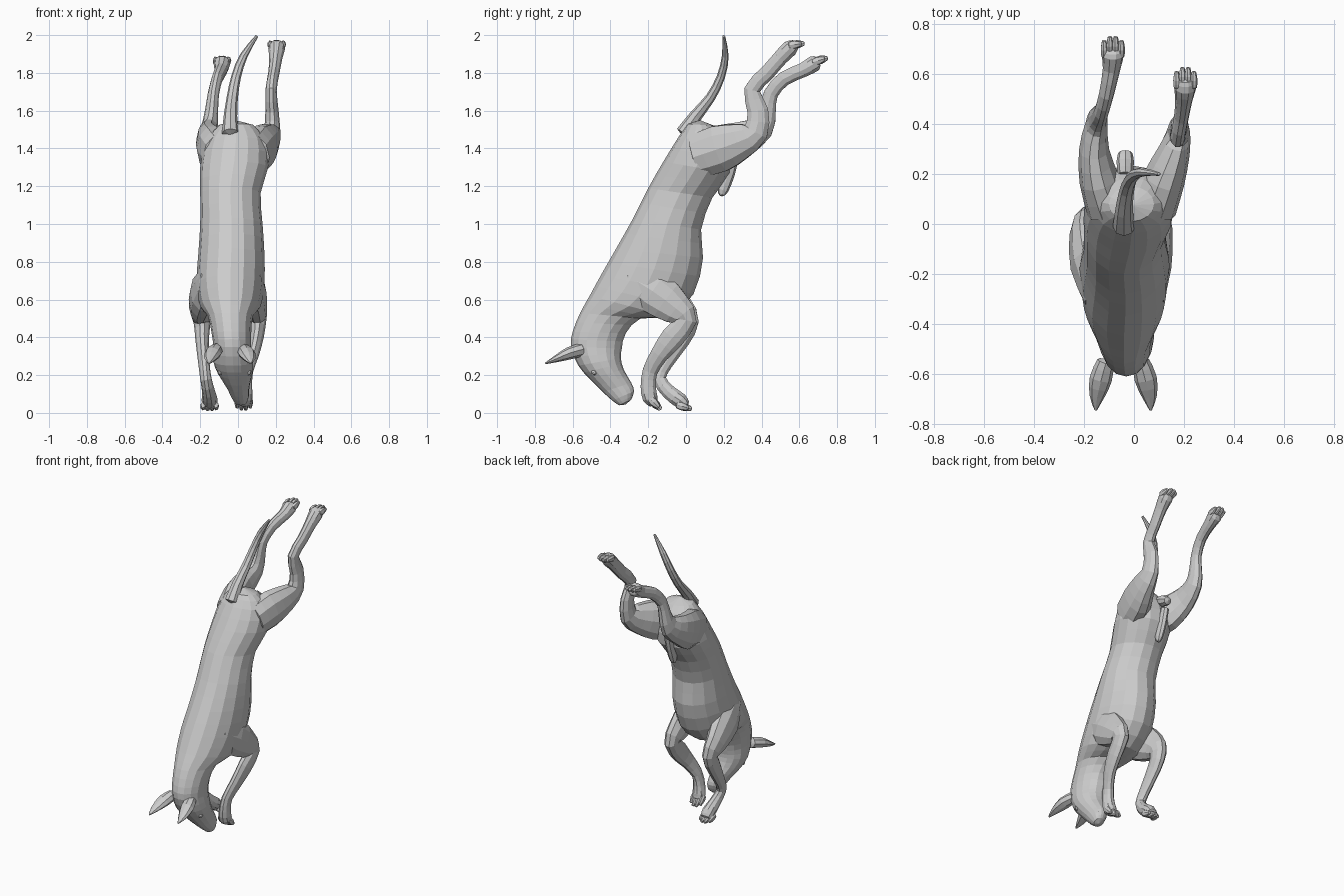
import bpy, bmesh, math
from mathutils import Vector


def smooth_rows(rows, steps=2):
    """Catmull-Rom resampling of equal-length number rows."""
    out = []
    for i in range(len(rows) - 1):
        a, b, c, d = rows[max(i - 1, 0)], rows[i], rows[i + 1], rows[min(i + 2, len(rows) - 1)]
        for k in range(steps):
            t = k / steps
            out.append([0.5 * (2 * q + (r - p) * t + (2 * p - 5 * q + 4 * r - s) * t * t
                               + (3 * q - p - 3 * r + s) * t ** 3)
                        for p, q, r, s in zip(a, b, c, d)])
    out.append(list(rows[-1]))
    return out


def skin(name, rings, sides):
    """Skin a list of (centre, axis_a, axis_b) ellipses into a closed mesh."""
    bm = bmesh.new()
    loops = []
    for c, a, b in rings:
        loops.append([bm.verts.new(c + a * math.cos(2 * math.pi * i / sides)
                                   + b * math.sin(2 * math.pi * i / sides)) for i in range(sides)])
    for l0, l1 in zip(loops, loops[1:]):
        for i in range(sides):
            j = (i + 1) % sides
            bm.faces.new((l0[i], l0[j], l1[j], l1[i]))
    # rounded end caps
    for loop, ring, nxt in ((loops[0], rings[0], rings[1]), (loops[-1], rings[-1], rings[-2])):
        out = (ring[0] - nxt[0]).normalized()
        tip = bm.verts.new(ring[0] + out * 0.35 * min(ring[1].length, ring[2].length))
        for i in range(sides):
            bm.faces.new((loop[i], loop[(i + 1) % sides], tip))
    bmesh.ops.recalc_face_normals(bm, faces=bm.faces)
    me = bpy.data.meshes.new(name)
    bm.to_mesh(me)
    bm.free()
    ob = bpy.data.objects.new(name, me)
    bpy.context.collection.objects.link(ob)
    return ob


def limb(name, rows, sides=10):
    """Tube along rows of (x, y, z, depth, width)."""
    rows = smooth_rows(rows)
    pts = [Vector(r[:3]) for r in rows]
    rings = []
    for i, r in enumerate(rows):
        t = (pts[min(i + 1, len(pts) - 1)] - pts[max(i - 1, 0)]).normalized()
        side = Vector((1, 0, 0))
        side = (side - t * side.dot(t)).normalized()
        rings.append((pts[i], side * r[4], t.cross(side) * r[3]))
    return skin(name, rings, sides)


def toes(name, centre, direction):
    """Four short toes fanned across the end of a paw."""
    d = Vector((0,) + direction).normalized()
    for i in range(4):
        off = (i - 1.5) * 0.023
        lead = 0.016 if i in (1, 2) else 0.0
        p = Vector(centre) + Vector((off, 0, 0)) + d * lead
        q = p + d * 0.035
        limb(f"{name}_{i + 1}", [(*(p - d * 0.03), 0.018, 0.012), (*p, 0.023, 0.015),
                                 (*q, 0.011, 0.009)], 7)


# Torso, neck and head: back (y, z), belly (y, z), centre x, half width
body = [
    (0.01, 1.53, 0.15, 1.52, -0.01, 0.09),
    (-0.04, 1.46, 0.22, 1.42, -0.01, 0.16),
    (-0.12, 1.33, 0.23, 1.27, -0.02, 0.18),
    (-0.20, 1.19, 0.14, 1.14, -0.04, 0.16),
    (-0.28, 1.03, 0.08, 0.97, -0.035, 0.165),
    (-0.37, 0.87, 0.09, 0.82, -0.035, 0.175),
    (-0.45, 0.73, 0.04, 0.63, -0.04, 0.18),
    (-0.51, 0.62, -0.09, 0.51, -0.04, 0.16),
    (-0.56, 0.53, -0.24, 0.50, -0.04, 0.12),
    (-0.60, 0.43, -0.32, 0.42, -0.035, 0.105),
    (-0.61, 0.35, -0.34, 0.34, -0.03, 0.10),
    (-0.57, 0.25, -0.345, 0.29, -0.025, 0.105),
    (-0.51, 0.18, -0.33, 0.23, -0.015, 0.09),
    (-0.44, 0.11, -0.29, 0.16, 0.0, 0.06),
    (-0.39, 0.065, -0.275, 0.115, 0.01, 0.048),
    (-0.355, 0.04, -0.29, 0.07, 0.015, 0.032),
]
rings = []
for dy, dz, vy, vz, x, w in smooth_rows(body):
    d, v = Vector((x, dy, dz)), Vector((x, vy, vz))
    rings.append(((d + v) / 2, Vector((w, 0, 0)), (d - v) / 2))
skin("body_and_head", rings, 16)

# Front legs, from shoulder to paw
limb("front_leg_right", [
    (0.06, -0.30, 0.72, 0.07, 0.06), (0.085, -0.17, 0.64, 0.12, 0.065),
    (0.10, -0.05, 0.55, 0.09, 0.055), (0.105, 0.0, 0.49, 0.06, 0.045),
    (0.10, -0.07, 0.40, 0.065, 0.036), (0.08, -0.14, 0.31, 0.05, 0.032),
    (0.05, -0.19, 0.22, 0.042, 0.03), (0.04, -0.20, 0.14, 0.042, 0.035),
    (0.035, -0.19, 0.08, 0.042, 0.042), (0.03, -0.17, 0.05, 0.026, 0.036)])
limb("front_leg_left", [
    (-0.14, -0.30, 0.72, 0.07, 0.06), (-0.18, -0.17, 0.64, 0.125, 0.075),
    (-0.20, -0.04, 0.55, 0.09, 0.058), (-0.19, 0.01, 0.48, 0.06, 0.045),
    (-0.19, -0.03, 0.39, 0.055, 0.036), (-0.18, -0.11, 0.26, 0.04, 0.03),
    (-0.17, -0.14, 0.18, 0.036, 0.03), (-0.155, -0.09, 0.11, 0.04, 0.035),
    (-0.15, -0.03, 0.065, 0.042, 0.043), (-0.15, 0.0, 0.04, 0.026, 0.036)])

# Hind legs, from hip to paw
limb("hind_leg_right", [
    (0.08, 0.06, 1.36, 0.12, 0.09), (0.12, 0.18, 1.40, 0.13, 0.085),
    (0.16, 0.29, 1.44, 0.10, 0.065), (0.18, 0.37, 1.49, 0.07, 0.045),
    (0.18, 0.38, 1.60, 0.058, 0.035), (0.175, 0.35, 1.71, 0.045, 0.03),
    (0.19, 0.43, 1.80, 0.042, 0.03), (0.20, 0.50, 1.88, 0.042, 0.035),
    (0.205, 0.55, 1.93, 0.045, 0.045), (0.205, 0.58, 1.95, 0.028, 0.038)])
limb("hind_leg_left", [
    (-0.10, 0.06, 1.36, 0.12, 0.09), (-0.14, 0.18, 1.40, 0.13, 0.08),
    (-0.16, 0.30, 1.45, 0.10, 0.06), (-0.15, 0.40, 1.51, 0.07, 0.045),
    (-0.14, 0.43, 1.60, 0.048, 0.035), (-0.13, 0.45, 1.69, 0.04, 0.03),
    (-0.11, 0.52, 1.77, 0.04, 0.03), (-0.09, 0.62, 1.815, 0.04, 0.035),
    (-0.085, 0.68, 1.85, 0.045, 0.045), (-0.085, 0.70, 1.86, 0.028, 0.038)])

toes("front_toe_right", (0.03, -0.17, 0.055), (0.6, -0.6))
toes("front_toe_left", (-0.15, -0.02, 0.035), (1.0, -0.3))
toes("hind_toe_right", (0.205, 0.575, 1.95), (1.0, 0.1))
toes("hind_toe_left", (-0.085, 0.70, 1.865), (1.0, 0.3))

# Tail curving upwards
limb("tail", [
    (-0.04, -0.01, 1.48, 0.045, 0.045), (-0.04, 0.05, 1.57, 0.034, 0.036),
    (-0.03, 0.13, 1.67, 0.026, 0.03), (-0.01, 0.185, 1.78, 0.022, 0.026),
    (0.03, 0.208, 1.89, 0.018, 0.021), (0.10, 0.20, 1.995, 0.007, 0.008)], 8)

# Pointed ears and small eyes, mirrored about the head
for side, s in (("left", -1), ("right", 1)):
    hx = -0.043
    limb(f"ear_{side}", [
        (hx + s * 0.07, -0.55, 0.335, 0.035, 0.035), (hx + s * 0.09, -0.62, 0.315, 0.033, 0.045),
        (hx + s * 0.105, -0.69, 0.285, 0.018, 0.03), (hx + s * 0.11, -0.745, 0.262, 0.004, 0.005)], 8)
    bpy.ops.mesh.primitive_ico_sphere_add(subdivisions=2, radius=0.016,
                                          location=(-0.018 + s * 0.072, -0.485, 0.215))
    bpy.context.object.name = f"eye_{side}"

# Small parts under the belly, between the thighs
limb("underbelly_fold", [
    (-0.04, 0.25, 1.36, 0.03, 0.025), (-0.04, 0.225, 1.27, 0.035, 0.025),
    (-0.04, 0.195, 1.18, 0.03, 0.022), (-0.04, 0.19, 1.15, 0.012, 0.012)], 8)
limb("underbelly_bulb", [
    (-0.035, 0.20, 1.43, 0.03, 0.03), (-0.035, 0.25, 1.415, 0.037, 0.035),
    (-0.035, 0.285, 1.40, 0.025, 0.028)], 8)
